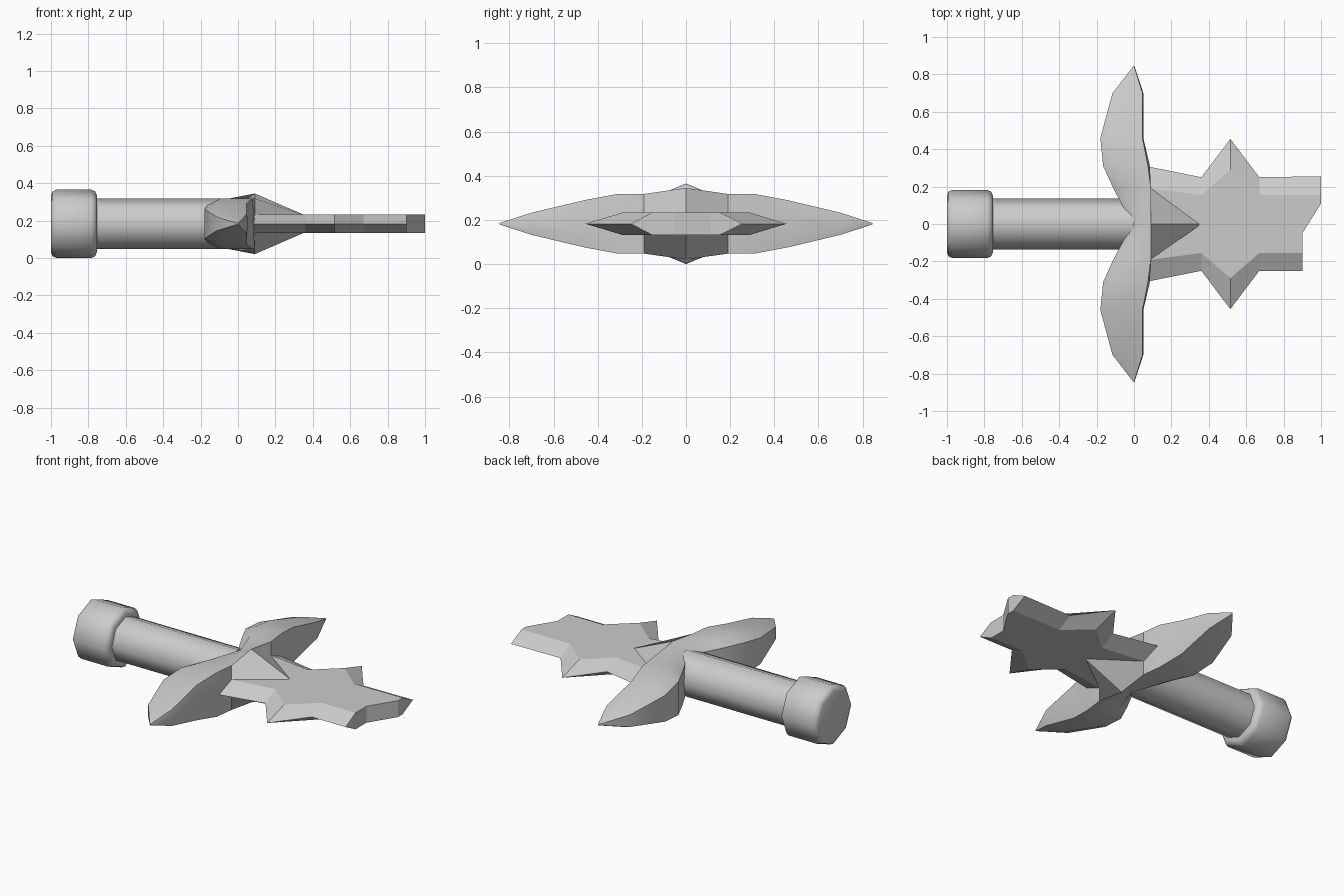
import bpy, math
from mathutils import Vector

if "Cube" in bpy.data.objects:
    bpy.data.objects.remove(bpy.data.objects["Cube"])

Z = 0.1825  # height of the long axis


def loft(name, rings, angle=None):
    """Join equal-length closed rings with quads and cap both ends."""
    n = len(rings[0])
    verts = [p for r in rings for p in r]
    faces = [tuple(range(n)), tuple((len(rings) - 1) * n + i for i in reversed(range(n)))]
    for k in range(len(rings) - 1):
        for i in range(n):
            j = (i + 1) % n
            faces.append((k * n + i, (k + 1) * n + i, (k + 1) * n + j, k * n + j))
    me = bpy.data.meshes.new(name)
    me.from_pydata(verts, [], faces)
    ob = bpy.data.objects.new(name, me)
    bpy.context.collection.objects.link(ob)
    bpy.ops.object.select_all(action='DESELECT')
    ob.select_set(True)
    bpy.context.view_layer.objects.active = ob
    bpy.ops.object.mode_set(mode='EDIT')
    bpy.ops.mesh.select_all(action='SELECT')
    bpy.ops.mesh.remove_doubles(threshold=0.0005)
    bpy.ops.mesh.normals_make_consistent(inside=False)
    bpy.ops.object.mode_set(mode='OBJECT')
    if angle:
        bpy.ops.object.shade_smooth_by_angle(angle=math.radians(angle))
    return ob


def octagon(x, r):
    return [(x, r * math.sin(i * math.pi / 4), Z + r * math.cos(i * math.pi / 4)) for i in range(8)]


# Pommel with rounded rims, and grip
R = 0.1825
loft("pommel", [octagon(x, r) for x, r in (
    (-1, R - .03), (-.991, R - .009), (-.97, R),
    (-.785, R), (-.764, R - .009), (-.755, R - .03))], 50)
loft("grip", [octagon(-.78, .135), octagon(0, .135)], 50)

# Crossguard: sections along y as (y, back x, crest x, crest half height, front x, front half height)
half = [
    (.19, -.11, .09, .135, .09, .05),
    (.31, -.165, .075, .135, .085, .06),
    (.46, -.18, .045, .107, .05, .05),
    (.70, -.115, .045, .05, .05, .025),
    (.845, -.002, 0, .003, .002, .001)]
centre = [(0, -.01, .09, .162, .36, .045)]
sections = [(-s[0],) + s[1:] for s in reversed(half)] + centre + half
rings = []
for y, xb, xc, h, xf, hf in sections:
    hb = min(h, .135) * .93
    xm = xb + .3 * (xc - xb)
    top = [(xb, hb * .8), (xm, min(h, .14)), (xc, h), (xf, hf)]
    prof = top + [(x, -z) for x, z in reversed(top)]
    rings.append([(x, y, Z + z) for x, z in prof])
loft("crossguard", rings, 40)

# Broken blade: flat faces bevelled to a sharp rim
edge = [(.06, .31), (.36, .25), (.515, .455), (.67, .25)]
flat = [(.06, .195), (.36, .155), (.515, .29), (.67, .155)]
snap_edge = [(1, .255), (1, .11), (.9, -.05), (.9, -.25)]
snap_flat = [(1, .155), (1, .11), (.9, -.05), (.9, -.155)]


def outline(side, snap, z):
    pts = side + snap + [(x, -y) for x, y in reversed(side)]
    return [(x, y, Z + z) for x, y in pts]


loft("broken_blade", [outline(flat, snap_flat, -.05),
                      outline(edge, snap_edge, 0),
                      outline(flat, snap_flat, .05)])
